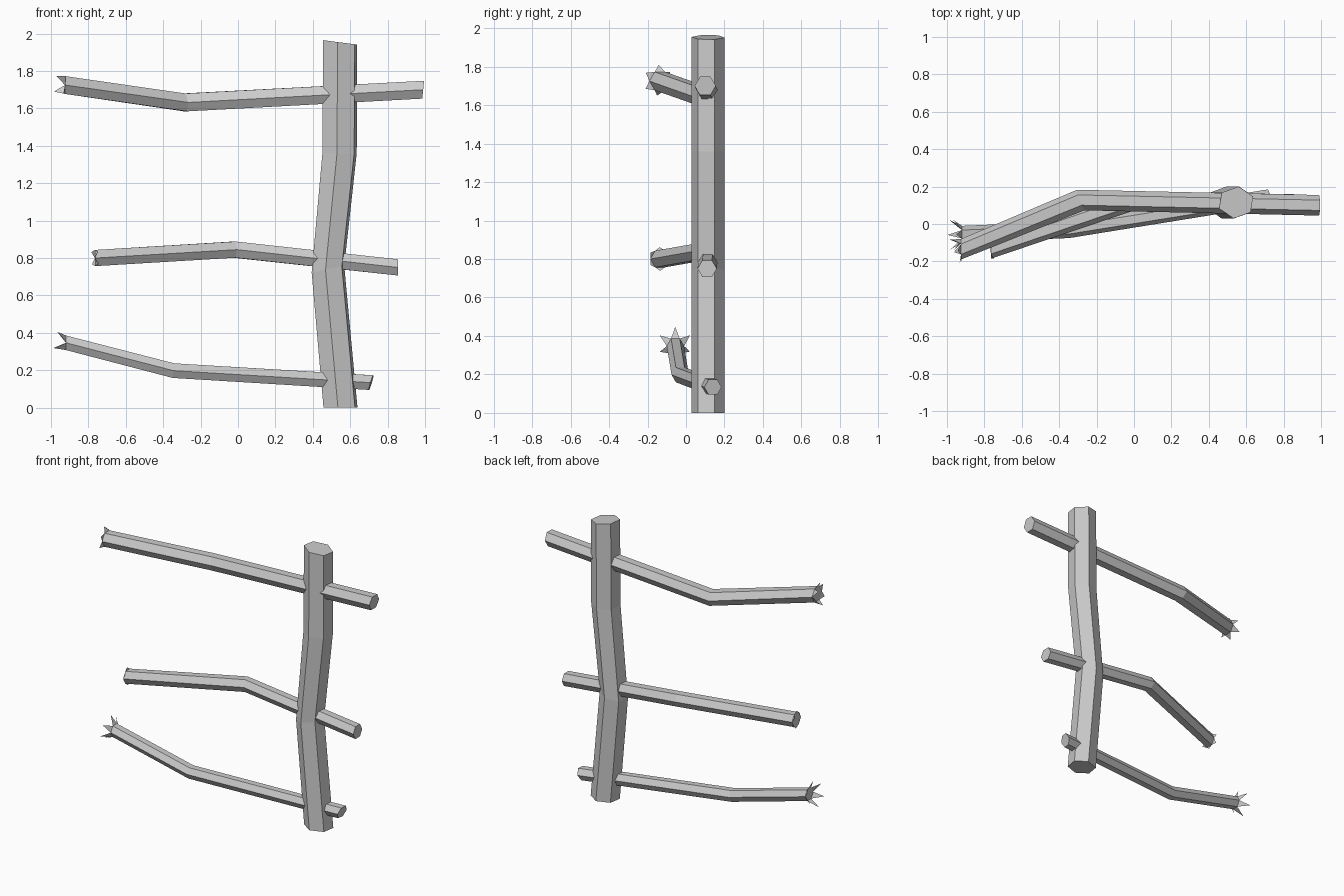
import bpy, bmesh, math
from mathutils import Vector

cube = bpy.data.objects.get("Cube")
if cube:
    bpy.data.objects.remove(cube, do_unlink=True)

GREY = (0.6, 0.6, 0.6, 1)
mat = bpy.data.materials.new("plain grey")
mat.use_nodes = True
mat.diffuse_color = GREY
mat.node_tree.nodes["Principled BSDF"].inputs["Base Color"].default_value = GREY


def hexagon(roll=0):
    angles = [math.radians(roll + 60 * i) for i in range(6)]
    return [(math.cos(a), math.sin(a)) for a in angles]


def loft(name, rings, splinter=None):
    """Skin a closed tube through the rings; splinter = (radius, length) at the first ring."""
    bm = bmesh.new()
    loops = [[bm.verts.new(p) for p in ring] for ring in rings]
    for a, b in zip(loops, loops[1:]):
        for i in range(6):
            j = (i + 1) % 6
            bm.faces.new((a[i], a[j], b[j], b[i]))
    bm.faces.new(loops[0])
    bm.faces.new(loops[-1])
    bmesh.ops.recalc_face_normals(bm, faces=bm.faces[:])

    # broken end: one flared triangle on each edge of the end cap
    if splinter:
        radius, length = splinter
        first = sum((v.co for v in loops[0]), Vector()) / 6
        second = sum((v.co for v in loops[1]), Vector()) / 6
        axis = (first - second).normalized()
        for i in range(6):
            p, q = loops[0][i].co.copy(), loops[0][(i + 1) % 6].co.copy()
            out = (p + q) / 2 - first
            out = (out - axis * out.dot(axis)).normalized()
            tip = first + out * radius + axis * length
            bm.faces.new([bm.verts.new(c) for c in (p, q, tip)])

    mesh = bpy.data.meshes.new(name)
    bm.to_mesh(mesh)
    bm.free()
    mesh.materials.append(mat)
    obj = bpy.data.objects.new(name, mesh)
    bpy.context.collection.objects.link(obj)


# crooked post: (x, z, half width, slope of the cut)
POST = [(0.548, 0, 0.098, 0), (0.481, 0.74, 0.094, 0.2),
        (0.543, 1.36, 0.099, 0), (0.546, 1.953, 0.098, -0.13)]
loft("post", [[(x + r * c, 0.115 + 0.086 * s, z + lean * r * c)
               for c, s in hexagon(22)] for x, z, r, lean in POST])


# rails: path points from broken end to sawn end, lean = cut slope in y and z
def rail(name, radius, path, leans, splinter):
    rings = []
    for (x, y, z), (ly, lz) in zip(path, leans):
        rings.append([(x + radius * (ly * c + lz * s), y + radius * c, z + radius * s)
                      for c, s in hexagon()])
    loft(name, rings, splinter)


rail("top_rail", 0.055,
     [(-0.925, -0.135, 1.725), (-0.285, 0.128, 1.632), (0.99, 0.1, 1.70)],
     [(0, 0), (-0.35, -0.1), (0, 0.1)], (0.08, 0.03))
rail("middle_rail", 0.05,
     [(-0.765, -0.135, 0.80), (-0.02, 0.12, 0.845), (0.855, 0.11, 0.75)],
     [(0, 0), (-0.3, 0), (0, 0)], (0.062, 0.0))
rail("bottom_rail", 0.045,
     [(-0.92, -0.055, 0.347), (-0.345, -0.03, 0.198), (0.712, 0.14, 0.134)],
     [(0, 0), (0, 0.1), (0.1, 0.3)], (0.09, 0.055))
